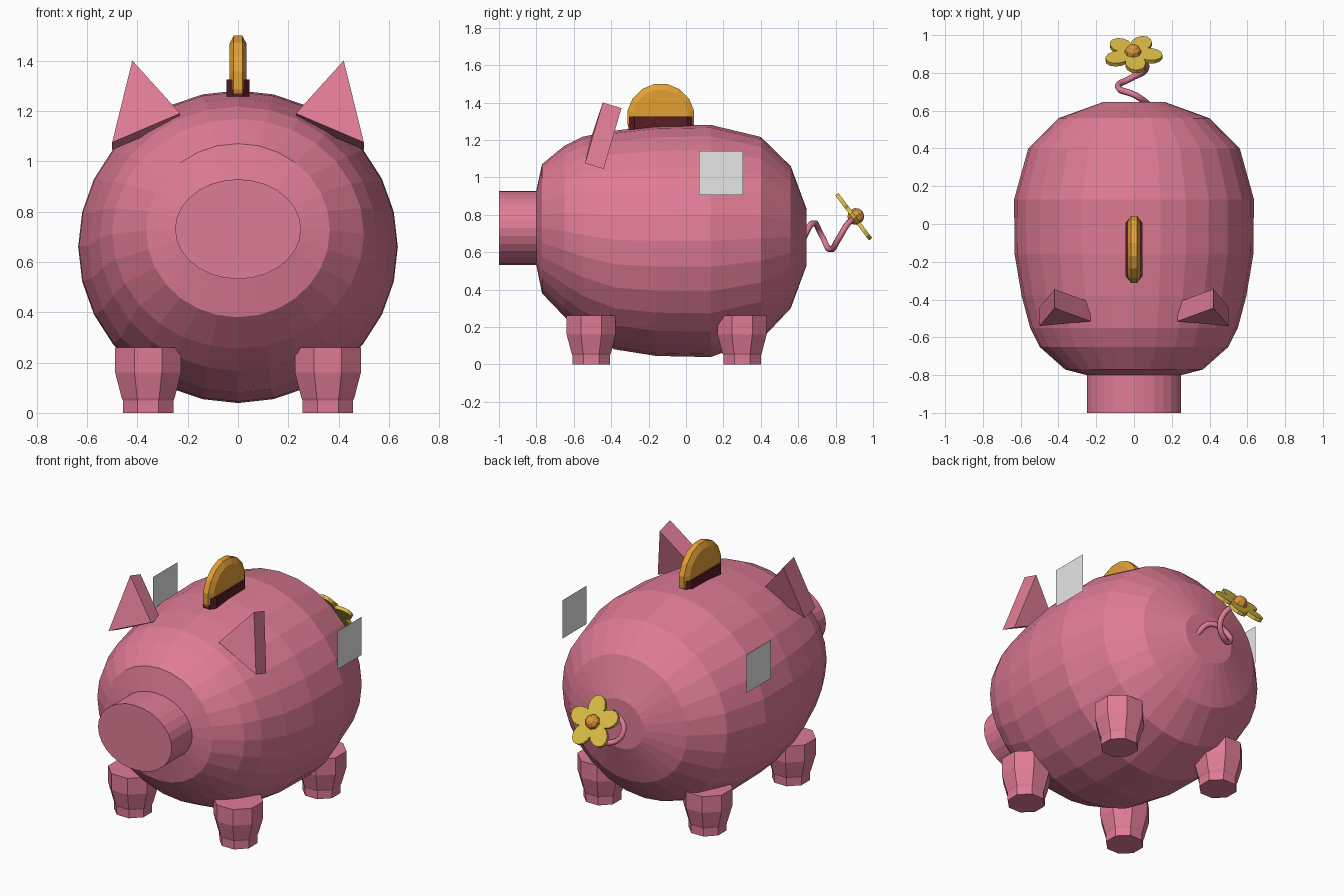
import bpy, bmesh
from math import sin, cos, pi, radians
from mathutils import Vector, Matrix

if "Cube" in bpy.data.objects:
    bpy.data.objects.remove(bpy.data.objects["Cube"], do_unlink=True)


def material(name, r, g, b):
    m = bpy.data.materials.new(name)
    m.use_nodes = True
    m.diffuse_color = (r, g, b, 1)
    m.node_tree.nodes["Principled BSDF"].inputs["Base Color"].default_value = (r, g, b, 1)
    return m


PINK = material("pink", .74, .20, .30)
GOLD = material("gold", .76, .35, .035)
MAROON = material("dark maroon", .10, .012, .018)
YELLOW = material("yellow", .70, .50, .06)
ORANGE = material("orange", .72, .30, .04)
WHITE = material("white", .8, .8, .8)


def finish(name, bm, mat):
    bmesh.ops.recalc_face_normals(bm, faces=bm.faces)
    mesh = bpy.data.meshes.new(name)
    bm.to_mesh(mesh)
    bm.free()
    mesh.materials.append(mat)
    ob = bpy.data.objects.new(name, mesh)
    bpy.context.collection.objects.link(ob)
    return ob


def loft(name, rings, mat):
    """Skin a list of equal-length point rings and cap both ends."""
    bm = bmesh.new()
    loops = [[bm.verts.new(p) for p in ring] for ring in rings]
    for a, b in zip(loops, loops[1:]):
        for i in range(len(a)):
            j = (i + 1) % len(a)
            bm.faces.new((a[i], a[j], b[j], b[i]))
    bm.faces.new(loops[0])
    bm.faces.new(loops[-1])
    return finish(name, bm, mat)


def oval(n, rx, ry, turn=0):
    return [(rx * cos(2 * pi * i / n + turn), ry * sin(2 * pi * i / n + turn)) for i in range(n)]


# Body: rings along y as (y, half width, half height, centre height)
body = [(-.80, .25, .20, .73), (-.77, .365, .345, .725), (-.65, .50, .457, .712),
        (-.55, .55, .525, .693), (-.38, .595, .585, .665), (-.16, .632, .615, .66),
        (.13, .635, .621, .66), (.40, .56, .543, .673), (.56, .40, .38, .68), (.645, .165, .15, .68)]
loft("body", [[(x, y, cz + z) for x, z in oval(28, w, h)] for y, w, h, cz in body], PINK)

# Snout
loft("snout", [[(x, y, .73 + z) for x, z in oval(28, .25, .198)] for y in (-1, -.79)], PINK)

# Legs: octagonal, tapering to the foot
leg = [(0, .108), (.05, .109), (.06, .114), (.16, .142), (.26, .142)]
for side, sx in (("left", 1), ("right", -1)):
    for place, cy in (("front", -.507), ("back", .30)):
        loft(f"{place}_{side}_leg",
             [[(sx * .357 + x, cy + y, z) for x, y in oval(8, r, r, pi / 8)] for z, r in leg], PINK)

    # Ear: tilted triangular slab
    front = [(.42, -.445, 1.4), (.5, -.54, 1.075), (.23, -.515, 1.19)]
    loft(f"{side}_ear", [[(sx * x, y + d, z - .3 * d) for x, y, z in front] for d in (0, .1)], PINK)

    # Flat side plate
    bm = bmesh.new()
    bm.faces.new([bm.verts.new((sx * .625, y, z))
                  for y, z in ((.07, .905), (.305, .905), (.305, 1.14), (.07, 1.14))])
    finish(f"{side}_side_plate", bm, WHITE)

# Coin slot rim with clipped ends
slot = [(.045, .14), (.02, .172), (-.02, .172), (-.045, .14)]
slot += [(-x, -y) for x, y in slot]
loft("coin_slot", [[(x, y - .135, z) for x, y in slot] for z in (1.22, 1.325)], MAROON)

# Coin with bevelled rim
coin = [(-.034, .15), (-.017, .182), (.017, .182), (.034, .15)]
loft("coin", [[(x, -.135 + a, 1.32 + b) for a, b in oval(16, r, r, pi / 16)] for x, r in coin], GOLD)

# Curly tail
curve = bpy.data.curves.new("tail", "CURVE")
curve.dimensions = "3D"
curve.bevel_depth = .017
curve.bevel_resolution = 1
curve.resolution_u = 5
curve.use_fill_caps = True
path = [(.08, .63, .68), (.01, .68, .755), (-.085, .725, .69), (-.02, .77, .615),
        (.06, .815, .67), (.05, .86, .745), (0, .9, .785)]
spline = curve.splines.new("BEZIER")
spline.bezier_points.add(len(path) - 1)
for point, co in zip(spline.bezier_points, path):
    point.co = co
    point.handle_left_type = point.handle_right_type = "AUTO"
curve.materials.append(PINK)
bpy.context.collection.objects.link(bpy.data.objects.new("tail", curve))

# Flower on the tail tip, facing up and back
u, v, n = Vector((1, 0, 0)), Vector((0, .6, -.8)), Vector((0, .8, .6))
centre = Vector((-.005, .9, .785))
for k in range(5):
    a = radians(-10 + 72 * k)
    out, across = u * cos(a) + v * sin(a), u * -sin(a) + v * cos(a)
    loft(f"petal_{k + 1}", [[centre + out * (.09 + p) + across * q + n * h
                            for p, q in oval(12, .068, .054)] for h in (-.011, .011)], YELLOW)

bm = bmesh.new()
bmesh.ops.create_uvsphere(bm, u_segments=8, v_segments=6, radius=.045)
basis = Matrix((u, v, n)).transposed().to_4x4()
bmesh.ops.transform(bm, matrix=Matrix.Translation(centre + n * .01) @ basis, verts=bm.verts)
finish("flower_centre", bm, ORANGE)
